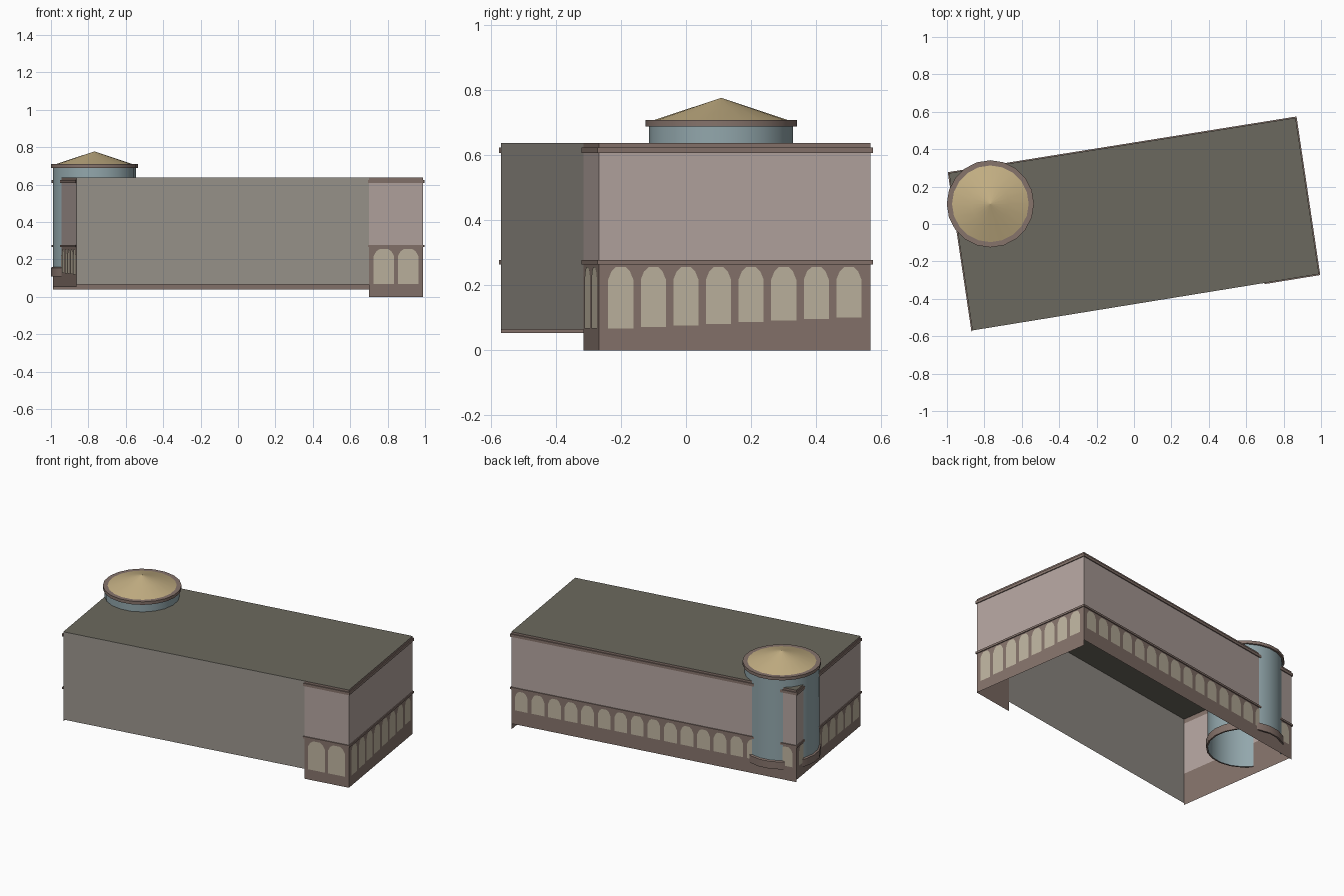
import bpy, math
from mathutils import Vector

if "Cube" in bpy.data.objects:
    bpy.data.objects.remove(bpy.data.objects["Cube"])


def mat(name, r, g, b):
    m = bpy.data.materials.new(name)
    m.diffuse_color = (r ** 2.2, g ** 2.2, b ** 2.2, 1)
    m.use_nodes = True
    m.node_tree.nodes["Principled BSDF"].inputs["Base Color"].default_value = m.diffuse_color
    return m


PINK = mat("pink_stucco", .70, .64, .62)
BROWN = mat("brown_stone", .52, .45, .42)
TAN = mat("arch_infill", .74, .70, .62)
ROOF = mat("roof_grey", .42, .41, .37)
GREY = mat("plain_grey", .60, .58, .55)
BLUE = mat("tower_blue", .57, .65, .67)
GOLD = mat("dome_gold", .76, .68, .51)


def mesh(name, verts, faces, m):
    me = bpy.data.meshes.new(name)
    me.from_pydata(verts, [], faces)
    me.materials.append(m)
    ob = bpy.data.objects.new(name, me)
    bpy.context.collection.objects.link(ob)
    return ob


# plan corners, counter-clockwise; E splits the front into plain and arcaded parts
D, C = Vector((-.864, -.569)), Vector((.989, -.268))
B, A = Vector((.864, .568)), Vector((-.989, .272))
E = D.lerp(C, .844)
TOP = .638


def frame(p, q):
    d = (q - p).normalized()
    n = Vector((d.y, -d.x))

    def at(t, off, z):
        v = p + d * t + n * off
        return (v.x, v.y, z)
    return at, (q - p).length


def panel(name, p, q, z0, z1, m):
    at, L = frame(p, q)
    mesh(name, [at(0, 0, z0), at(L, 0, z0), at(L, 0, z1), at(0, 0, z1)], [(0, 1, 2, 3)], m)


def band(name, p, q, z0, z1, o):
    # projecting moulding with mitred ends
    at, L = frame(p, q)
    v = [at(t, f, z) for z in (z0, z1) for t, f in ((0, 0), (-o, o), (L + o, o), (L, 0))]
    mesh(name, v, [(3, 2, 1, 0), (4, 5, 6, 7), (1, 2, 6, 5), (0, 1, 5, 4), (2, 3, 7, 6)], BROWN)


def arches(name, p, q, n, fill, b0, b1, margin):
    at, L = frame(p, q)
    pitch = (L - 2 * margin) / n
    w, top = pitch * fill, .256
    v, f = [], []
    for i in range(n):
        c = margin + pitch * (i + .5)
        zb = b0 + (b1 - b0) * i / (n - 1)
        prof = [(-.5, zb), (.5, zb), (.5, top - .038), (.37, top - .013), (.2, top),
                (-.2, top), (-.37, top - .013), (-.5, top - .038)]
        f.append(range(len(v), len(v) + 8))
        v += [at(c + x * w, .0015, z) for x, z in prof]
    mesh(name, v, f, TAN)


# decorated walls: name, ends, base height, arch count, fill, sill heights, margin
for nm, p, q, z0, n, fill, b0, b1, mg in (
        ("front", E, C, 0, 2, .84, .067, .067, .015),
        ("right", C, B, 0, 8, .77, .067, .102, .017),
        ("back", B, A, .038, 17, .77, .13, .13, .012),
        ("left", A, D, .053, 8, .77, .133, .12, .017)):
    panel(nm + "_lower_wall", p, q, z0, .266, BROWN)
    panel(nm + "_upper_wall", p, q, .266, .608, PINK)
    panel(nm + "_parapet", p, q, .608, TOP, BROWN)
    arches(nm + "_arches", p, q, n, fill, b0, b1, mg)
    band(nm + "_string_course", p, q, .265, .278, .006)
    band(nm + "_cornice", p, q, .607, .625, .006)

# plain party wall and flat roof
panel("plain_front_wall", D, E, .065, TOP, GREY)
mesh("roof", [(c.x, c.y, TOP) for c in (D, C, B, A)], [(0, 1, 2, 3)], ROOF)


def lathe(name, prof, m, n=20, smooth=True):
    v = [(-.768 + r * math.cos(2 * math.pi * i / n), .108 + r * math.sin(2 * math.pi * i / n), z)
         for r, z in prof for i in range(n)]
    f = [(k * n + i, k * n + (i + 1) % n, (k + 1) * n + (i + 1) % n, (k + 1) * n + i)
         for k in range(len(prof) - 1) for i in range(n)]
    ob = mesh(name, v, f, m)
    if smooth:
        bpy.context.view_layer.objects.active = ob
        ob.select_set(True)
        bpy.ops.object.shade_smooth_by_angle(angle=math.radians(35))
        ob.select_set(False)


# round corner tower
lathe("tower_body", [(.222, .107), (.222, .69)], BLUE)
lathe("tower_base_ring", [(.222, .107), (.232, .107), (.232, .155), (.222, .16)], BROWN)
lathe("tower_cap_ring", [(.222, .689), (.233, .689), (.233, .709), (.205, .709)], BROWN)
lathe("tower_dome", [(.205, .709), (.1, .744), (.0005, .777)], GOLD)
